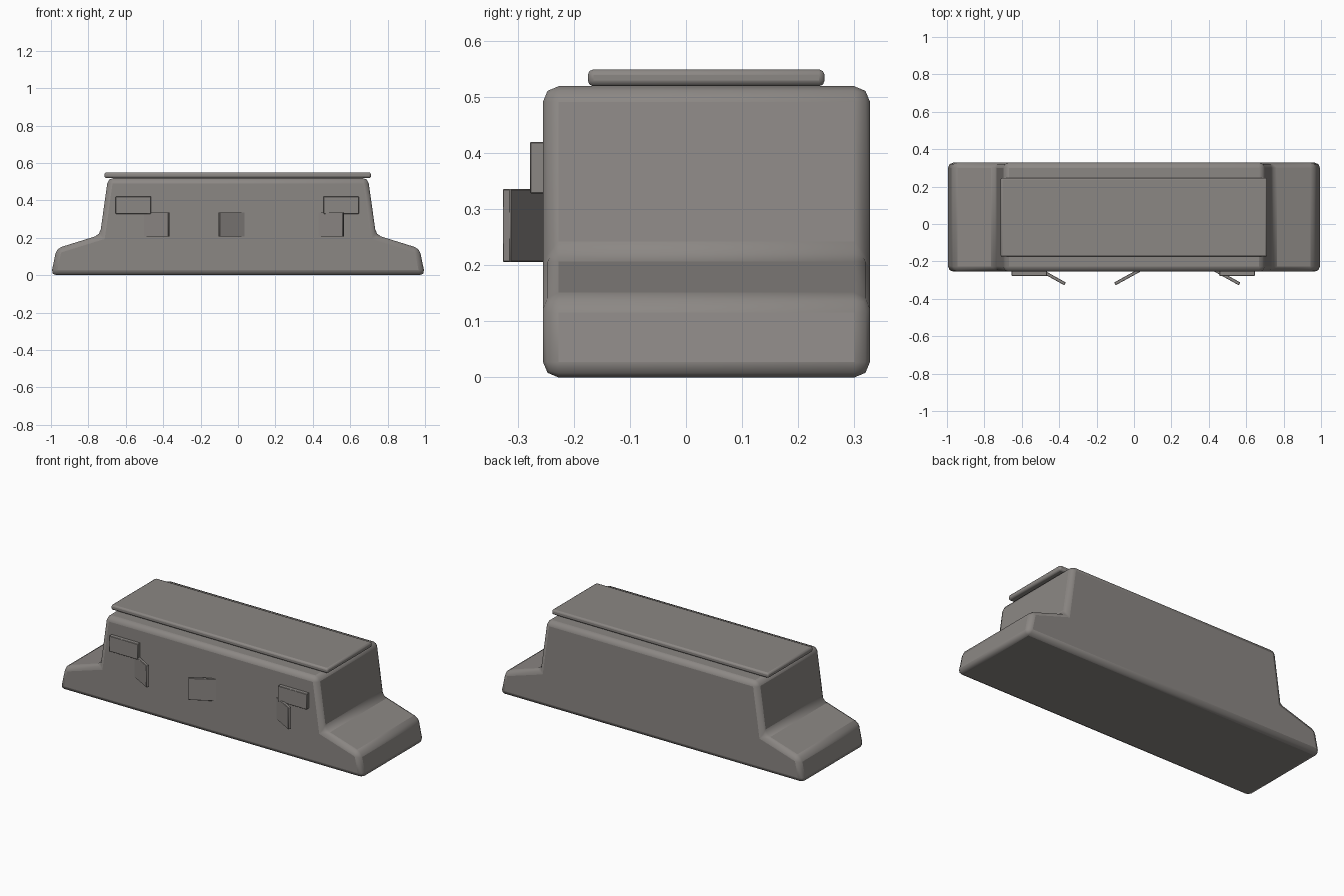
import bpy, bmesh, math
from mathutils import Matrix

if "Cube" in bpy.data.objects:
    bpy.data.objects.remove(bpy.data.objects["Cube"])

grey = bpy.data.materials.new("warm_grey")
grey.diffuse_color = (0.26, 0.243, 0.23, 1)
grey.use_nodes = True
grey.node_tree.nodes["Principled BSDF"].inputs["Base Color"].default_value = grey.diffuse_color


def finish(name, bm, width, segments):
    """Turn a bmesh into a bevelled, smooth-shaded object."""
    bmesh.ops.recalc_face_normals(bm, faces=bm.faces)
    mesh = bpy.data.meshes.new(name)
    bm.to_mesh(mesh)
    bm.free()
    mesh.materials.append(grey)
    obj = bpy.data.objects.new(name, mesh)
    bpy.context.collection.objects.link(obj)
    bevel = obj.modifiers.new("Rounded edges", 'BEVEL')
    bevel.width = width
    bevel.segments = segments
    bevel.limit_method = 'NONE'
    bpy.ops.object.select_all(action='DESELECT')
    obj.select_set(True)
    bpy.context.view_layer.objects.active = obj
    bpy.ops.object.shade_smooth_by_angle(angle=math.radians(30))
    return obj


def box(name, lo, hi, width, segments=2):
    size = [b - a for a, b in zip(lo, hi)]
    mid = [(a + b) / 2 for a, b in zip(lo, hi)]
    bm = bmesh.new()
    bmesh.ops.create_cube(bm, size=1, matrix=Matrix.Translation(mid) @ Matrix.Diagonal((*size, 1)))
    return finish(name, bm, width, segments)


def flap(name, inner, outer, z0, z1, thick):
    """Thin upright plate swung out from the front wall."""
    (x0, y0), (x1, y1) = inner, outer
    length = math.hypot(x1 - x0, y1 - y0)
    bm = bmesh.new()
    bmesh.ops.create_cube(
        bm, size=1,
        matrix=Matrix.Translation(((x0 + x1) / 2, (y0 + y1) / 2, (z0 + z1) / 2))
        @ Matrix.Rotation(math.atan2(y1 - y0, x1 - x0), 4, 'Z')
        @ Matrix.Diagonal((length, thick, z1 - z0, 1)))
    return finish(name, bm, 0.002, 1)


# Main body: stepped profile mirrored in x and extruded along y
half = [(1.0, 0.0), (0.97, 0.143), (0.738, 0.215), (0.695, 0.519)]
profile = half + [(-x, z) for x, z in reversed(half)]
bm = bmesh.new()
face = bm.faces.new([bm.verts.new((x, -0.255, z)) for x, z in profile])
ext = bmesh.ops.extrude_face_region(bm, geom=[face])
bmesh.ops.translate(bm, vec=(0, 0.583, 0),
                    verts=[v for v in ext["geom"] if isinstance(v, bmesh.types.BMVert)])
finish("body", bm, 0.028, 2)

# Roof slab
box("roof_slab", (-0.714, -0.175, 0.519), (0.711, 0.247, 0.549), 0.01)

# Blocks on the front wall
for side, x in (("left", -0.654), ("right", 0.457)):
    box(side + "_front_block", (x, -0.278, 0.328), (x + 0.189, -0.24, 0.42), 0.002, 1)

# Angled flaps on the front wall
flap("left_flap", (-0.505, -0.244), (-0.369, -0.32), 0.206, 0.336, 0.017)
flap("right_flap", (0.428, -0.244), (0.564, -0.32), 0.206, 0.336, 0.017)
flap("middle_flap", (0.036, -0.244), (-0.102, -0.32), 0.206, 0.336, 0.017)
